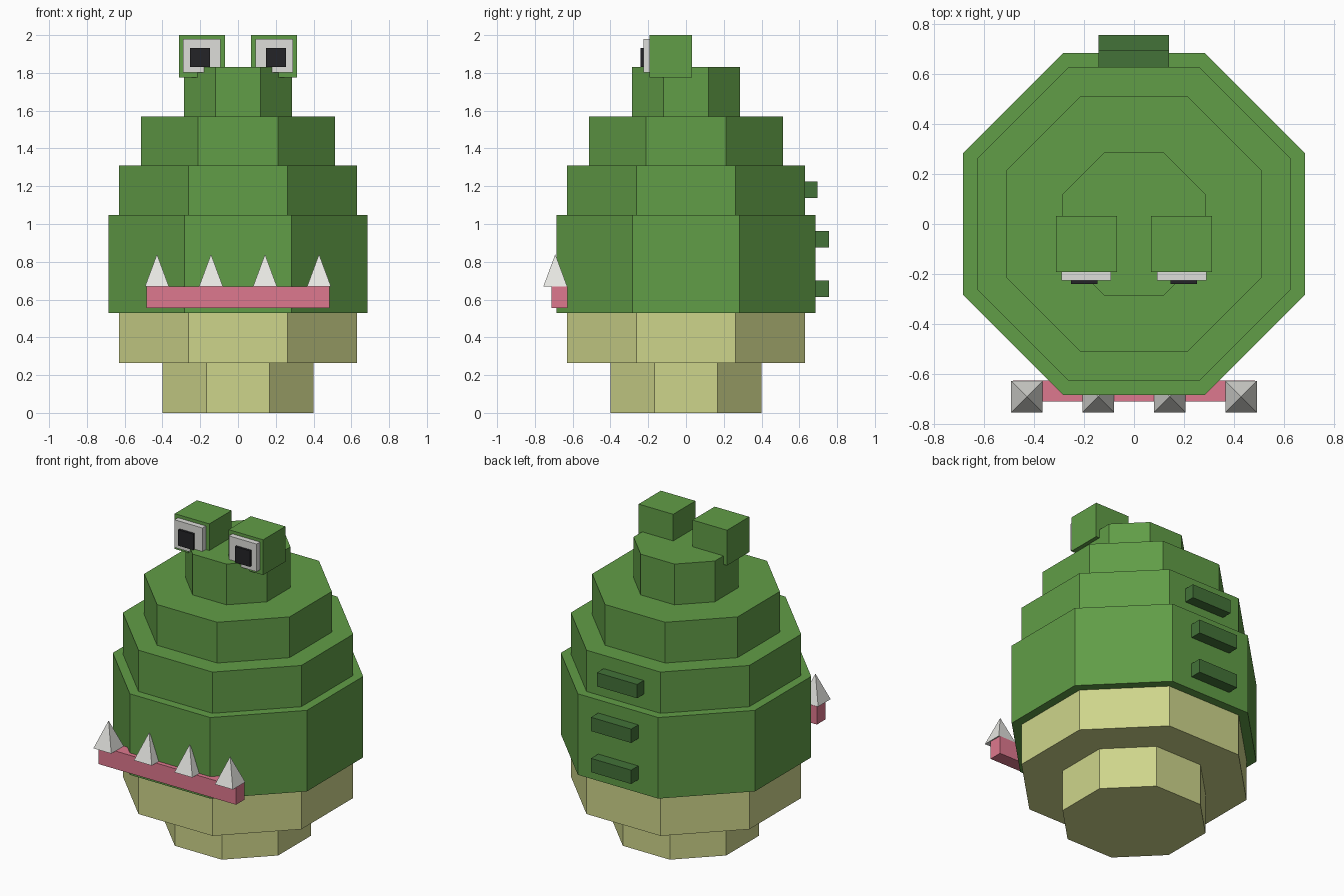
import bpy, bmesh, math
from mathutils import Matrix

if "Cube" in bpy.data.objects:
    bpy.data.objects.remove(bpy.data.objects["Cube"])


def material(name, rgb):
    m = bpy.data.materials.new(name)
    lin = [((c / 255 + 0.055) / 1.055) ** 2.4 for c in rgb]
    m.diffuse_color = (*lin, 1)
    m.use_nodes = True
    m.node_tree.nodes["Principled BSDF"].inputs["Base Color"].default_value = m.diffuse_color
    return m


GREEN = material("skin green", (97, 157, 71))
DARK = material("dark green", (67, 114, 56))
KHAKI = material("belly khaki", (206, 213, 139))
PINK = material("lip pink", (222, 120, 142))
BONE = material("tooth white", (236, 236, 231))
WHITE = material("eye white", (222, 222, 218))
BLACK = material("pupil black", (36, 36, 39))


def finish(name, bm, mat):
    me = bpy.data.meshes.new(name)
    bm.to_mesh(me)
    bm.free()
    me.materials.append(mat)
    bpy.context.collection.objects.link(bpy.data.objects.new(name, me))


def box(name, x, y, z, mat):
    """Box from (min, max) pairs."""
    bm = bmesh.new()
    mid = [(a + b) / 2 for a, b in (x, y, z)]
    size = [b - a for a, b in (x, y, z)]
    bmesh.ops.create_cube(bm, size=1, matrix=Matrix.Translation(mid) @ Matrix.Diagonal((*size, 1)))
    finish(name, bm, mat)


def cone(name, sides, apothem, top, x, y, z0, z1, mat):
    """Prism or pyramid with flat sides facing the axes."""
    bm = bmesh.new()
    k = 1 / math.cos(math.pi / sides)
    bmesh.ops.create_cone(
        bm, cap_ends=True, segments=sides, radius1=apothem * k, radius2=top * k, depth=z1 - z0,
        matrix=Matrix.Translation((x, y, (z0 + z1) / 2)) @ Matrix.Rotation(math.pi / sides, 4, 'Z'))
    bmesh.ops.remove_doubles(bm, verts=bm.verts, dist=1e-5)
    finish(name, bm, mat)


# Stacked octagonal body tiers
tiers = [
    ("foot", 0.40, 0, 0.265, KHAKI),
    ("belly", 0.63, 0.265, 0.53, KHAKI),
    ("jaw_tier", 0.685, 0.53, 1.047, GREEN),
    ("chest_tier", 0.63, 1.047, 1.31, GREEN),
    ("shoulder_tier", 0.513, 1.31, 1.57, GREEN),
    ("head_tier", 0.287, 1.57, 1.83, GREEN),
]
for name, r, z0, z1, mat in tiers:
    cone(name, 8, r, r, 0, 0, z0, z1, mat)

# Eyes: block, white and pupil on each side
for side, s in (("left", -1), ("right", 1)):
    def span(a, b):
        return tuple(sorted((s * a, s * b)))
    box(side + "_eye_block", span(0.068, 0.312), (-0.192, 0.032), (1.775, 2.0), GREEN)
    box(side + "_eye_white", span(0.093, 0.29), (-0.226, -0.192), (1.803, 1.98), WHITE)
    box(side + "_pupil", span(0.147, 0.253), (-0.241, -0.226), (1.83, 1.932), BLACK)

# Lower lip with four pyramid teeth
box("lip", (-0.485, 0.485), (-0.712, -0.627), (0.555, 0.67), PINK)
for i in range(4):
    cone(f"tooth_{i + 1}", 4, 0.063, 0, -0.429 + 0.286 * i, -0.692, 0.67, 0.84, BONE)

# Back ridges
for i, (z, y) in enumerate(((0.657, 0.757), (0.919, 0.757), (1.181, 0.697))):
    box(f"back_ridge_{i + 1}", (-0.143, 0.14), (y - 0.13, y), (z - 0.044, z + 0.044), DARK)
